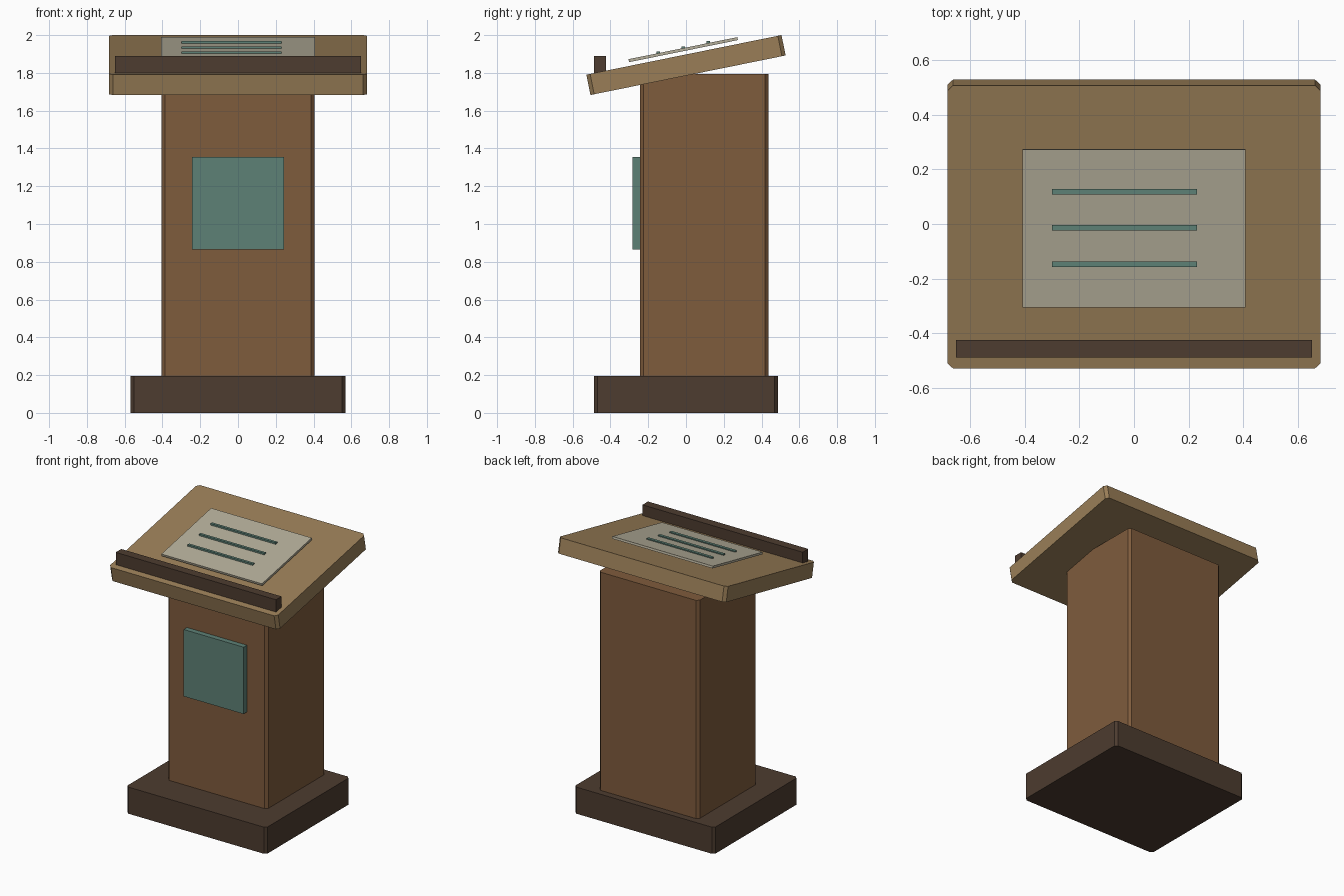
import bpy, bmesh, math
from mathutils import Matrix

if "Cube" in bpy.data.objects:
    bpy.data.objects.remove(bpy.data.objects["Cube"])

TILT = math.radians(11.46)


def material(name, rgb):
    # sRGB 0-255 to linear
    m = bpy.data.materials.new(name)
    m.diffuse_color = [(c / 255) ** 2.2 for c in rgb] + [1]
    m.use_nodes = True
    m.node_tree.nodes["Principled BSDF"].inputs["Base Color"].default_value = m.diffuse_color
    return m


dark_wood = material("dark_wood", (78, 62, 51))
mid_wood = material("mid_wood", (126, 92, 63))
light_wood = material("light_wood", (152, 125, 88))
teal = material("teal", (94, 128, 117))
paper = material("paper", (178, 172, 152))


def box(name, center, size, mat, chamfer=0, tilt=0):
    """Box with optionally chamfered upright corners, tilted about x."""
    bm = bmesh.new()
    bmesh.ops.create_cube(bm, size=1, matrix=Matrix.Diagonal((*size, 1)))
    if chamfer:
        upright = [e for e in bm.edges
                   if abs(e.verts[0].co.z - e.verts[1].co.z) > 1e-4]
        bmesh.ops.bevel(bm, geom=upright, offset=chamfer, segments=1,
                        affect='EDGES')
    mesh = bpy.data.meshes.new(name)
    bm.to_mesh(mesh)
    bm.free()
    mesh.materials.append(mat)
    obj = bpy.data.objects.new(name, mesh)
    obj.location = center
    obj.rotation_euler.x = tilt
    bpy.context.collection.objects.link(obj)
    return obj


# Plinth and column
box("base", (0, 0, 0.0975), (1.136, 0.972, 0.195), dark_wood, 0.018)
box("column", (0, 0.096, 0.995), (0.81, 0.68, 1.6), mid_wood, 0.018)
box("front_panel", (0, -0.26, 1.11), (0.486, 0.046, 0.49), teal)

# Sloping desk with its book ledge
box("desk_top", (0, 0, 1.8415), (1.364, 1.054, 0.11), light_wood, 0.02, TILT)
box("book_ledge", (0, -0.456, 1.845), (1.3, 0.064, 0.09), dark_wood)

# Sheet of notes with raised lines
box("note_sheet", (0, -0.015, 1.923), (0.816, 0.588, 0.016), paper, 0, TILT)
for i in range(3):
    box(f"note_line_{i + 1}", (-0.035, -0.147 + 0.1325 * i, 1.906 + 0.027 * i),
        (0.53, 0.02, 0.016), teal)
